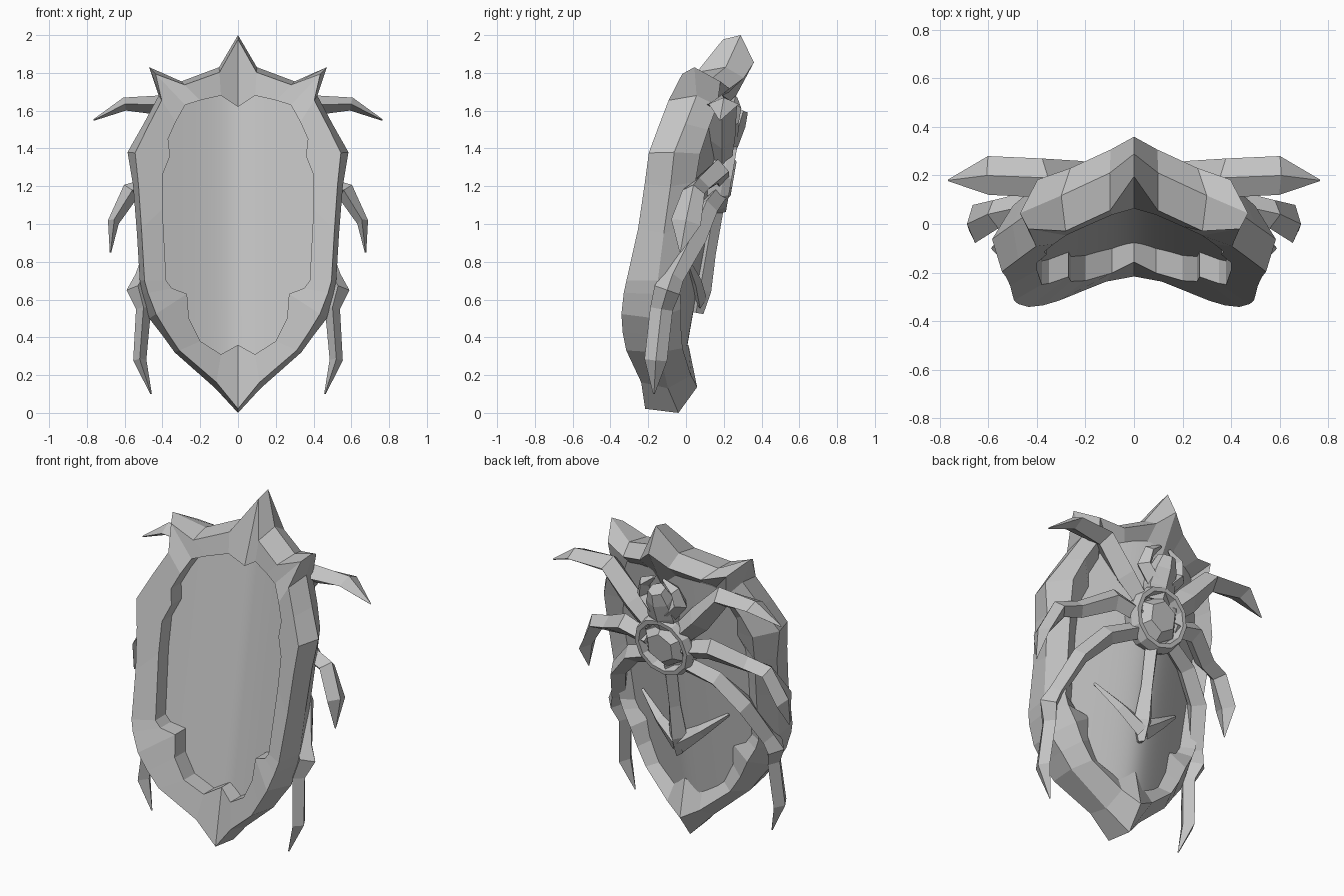
import bpy, bmesh, math
from mathutils import Vector

cube = bpy.data.objects.get("Cube")
if cube:
    bpy.data.objects.remove(cube, do_unlink=True)

grey = bpy.data.materials.new("stone_grey")
grey.use_nodes = True
colour = (0.55, 0.55, 0.55, 1)
grey.diffuse_color = colour
grey.node_tree.nodes["Principled BSDF"].inputs["Base Color"].default_value = colour


def finish(name, bm):
    bmesh.ops.remove_doubles(bm, verts=bm.verts, dist=0.0005)
    bmesh.ops.recalc_face_normals(bm, faces=bm.faces)
    mesh = bpy.data.meshes.new(name)
    bm.to_mesh(mesh)
    bm.free()
    mesh.materials.append(grey)
    ob = bpy.data.objects.new(name, mesh)
    bpy.context.collection.objects.link(ob)
    return ob


def lean(x, z, off):
    """Point on the backward-leaning shield, off = distance behind its front."""
    return Vector((x, -0.22 + 0.175 * z + off, z))


def bridge(bm, a, b):
    n = len(a)
    for i in range(n):
        j = (i + 1) % n
        bm.faces.new((a[i], a[j], b[j], b[i]))


# Frame: matching outer and inner outlines, swept through a five-point section
# outer x, outer z, inner x, inner z, push back (horns) or forward (lower sides)
half = [
    (0, 2.0, 0, 1.62, .07), (.10, 1.83, .09, 1.68, 0), (.30, 1.755, .20, 1.655, 0),
    (.47, 1.83, .28, 1.63, .06), (.42, 1.68, .33, 1.54, 0), (.50, 1.53, .37, 1.45, 0),
    (.585, 1.38, .36, 1.36, 0), (.555, 1.2, .40, 1.26, 0), (.535, .95, .40, 1.08, 0),
    (.52, .70, .38, .70, -.02), (.505, .63, .35, .66, -.03), (.47, .50, .27, .63, -.04),
    (.40, .41, .26, .50, -.04), (.335, .32, .20, .38, -.03), (.12, .13, .09, .31, 0),
    (0, .0, 0, .36, 0)]
outline = half + [(-a, b, -c, d, e) for a, b, c, d, e in half[-2:0:-1]]


def frame_loops(ox, oz, ix, iz, push):
    # blend from outer (0) to inner (1), and depth
    rim = .18 if ox else .06
    side = .15 if ox else .18
    section = [(1, 0), (rim, push), (0, side - push * .3), (.38, .255), (1, .17)]
    for t, off in section:
        x, z = ox + (ix - ox) * t, oz + (iz - oz) * t
        yield lean(x, z, off - 0.4 * abs(x))


bm = bmesh.new()
columns = [[bm.verts.new(p) for p in frame_loops(*row)] for row in outline]
for a, b in zip(columns, columns[1:] + columns[:1]):
    bridge(bm, a, b)
finish("shield_frame", bm)


# Curved centre panel set into the frame
def along(points, x):
    for (x0, z0), (x1, z1) in zip(points, points[1:]):
        if x <= x1:
            return z0 + (z1 - z0) * (x - x0) / (x1 - x0)
    return points[-1][1]


top = [(0, 1.68), (.1, 1.70), (.30, 1.65), (.38, 1.5), (.43, 1.26)]
low = [(0, .29), (.1, .28), (.22, .36), (.30, .55), (.39, .66), (.43, .95)]
bm = bmesh.new()
steps = 28
strips = []
for i in range(steps + 1):
    x = -.43 + .86 * i / steps
    drop = math.sqrt(.22 * x * x + .0025) - .05
    z0, z1 = along(low, abs(x)), along(top, abs(x))
    strips.append([bm.verts.new(lean(x, z, off - drop))
                   for z, off in ((z0, .08), (z1, .08), (z1, .165), (z0, .165))])
for a, b in zip(strips, strips[1:]):
    bridge(bm, a, b)
for end in (strips[0], strips[-1]):
    bm.faces.new(end)
panel = finish("centre_panel", bm)
bpy.ops.object.select_all(action='DESELECT')
panel.select_set(True)
bpy.context.view_layer.objects.active = panel
bpy.ops.object.shade_smooth_by_angle(angle=math.radians(30))


# Round boss on the back: a ring with a faceted gem inside
def turned(name, sides, profile, cz=1.24):
    bm = bmesh.new()
    rings = []
    for r, off in profile:
        rings.append([bm.verts.new(lean(r * math.sin(a), cz + r * math.cos(a), off))
                      for a in (math.tau * k / sides for k in range(sides))])
    for a, b in zip(rings, rings[1:]):
        bridge(bm, a, b)
    bm.faces.new(rings[0])
    bm.faces.new(rings[-1])
    finish(name, bm)


turned("boss_ring", 12, [(.16, .10), (.19, .20), (.175, .245), (.15, .245), (.135, .19)])
turned("boss_gem", 6, [(.14, .17), (.135, .21), (.09, .255)])


# Tapered limb: rows are (x, y, z, depth, width)
def limb(name, rows, sides=4):
    pts = [Vector(r[:3]) for r in rows]
    bm = bmesh.new()
    rings = []
    for i, (p, row) in enumerate(zip(pts, rows)):
        t = (pts[min(i + 1, len(pts) - 1)] - pts[max(i - 1, 0)]).normalized()
        u = Vector((0, 1, 0))
        u = (u - t * u.dot(t)).normalized()
        v = t.cross(u)
        rings.append([bm.verts.new(p + u * row[3] * math.cos(a) + v * row[4] * math.sin(a))
                      for a in (math.tau * k / sides for k in range(sides))])
    for a, b in zip(rings, rings[1:]):
        bridge(bm, a, b)
    bm.faces.new(rings[0])
    bm.faces.new(rings[-1])
    finish(name, bm)


def leaning(rows):
    return [(*lean(x, z, off), d, w) for x, z, off, d, w in rows]


legs = {
    "upper_leg": [(.10, .19, 1.33, .05, .06), (.22, .19, 1.45, .07, .075),
                  (.38, .19, 1.63, .08, .06), (.60, .20, 1.635, .08, .035),
                  (.765, .18, 1.55, .004, .004)],
    "middle_leg": [(.12, .18, 1.24, .05, .05), (.28, .17, 1.28, .06, .065),
                   (.45, .07, 1.20, .06, .05), (.57, .04, 1.17, .06, .05),
                   (.66, .0, 1.01, .08, .03), (.675, -.03, .85, .004, .004)],
    "lower_leg": [(.11, .17, 1.15, .05, .05), (.28, .11, 1.08, .06, .055),
                  (.42, .04, .93, .07, .05), (.50, -.07, .72, .06, .045),
                  (.53, -.10, .65, .07, .06), (.50, -.13, .55, .06, .04),
                  (.52, -.16, .28, .06, .035), (.46, -.17, .10, .004, .004)],
}
for side, s in (("left", 1), ("right", -1)):
    for name, rows in legs.items():
        limb(f"{side}_{name}", [(s * x, *rest) for x, *rest in rows])
    # Jaws above the head, and barbs of the tail
    limb(f"{side}_jaw", leaning([(s * .05, 1.46, .19, .05, .05), (s * .12, 1.54, .18, .05, .05),
                                 (s * .10, 1.62, .19, .04, .035), (s * .03, 1.67, .19, .01, .01)]))
    limb(f"{side}_tail_barb", leaning([(0, .60, .19, .035, .06), (s * .14, .70, .15, .03, .035),
                                       (s * .29, .82, .08, .01, .01)]))

# Head and tail of the creature on the back
limb("head", leaning([(0, 1.36, .17, .06, .08), (0, 1.44, .18, .07, .10),
                      (0, 1.54, .20, .07, .08), (0, 1.61, .22, .05, .05)]), 6)
limb("tail", leaning([(0, 1.12, .18, .05, .045), (0, .85, .18, .05, .04),
                      (0, .65, .18, .06, .06), (0, .53, .18, .04, .012)]))
